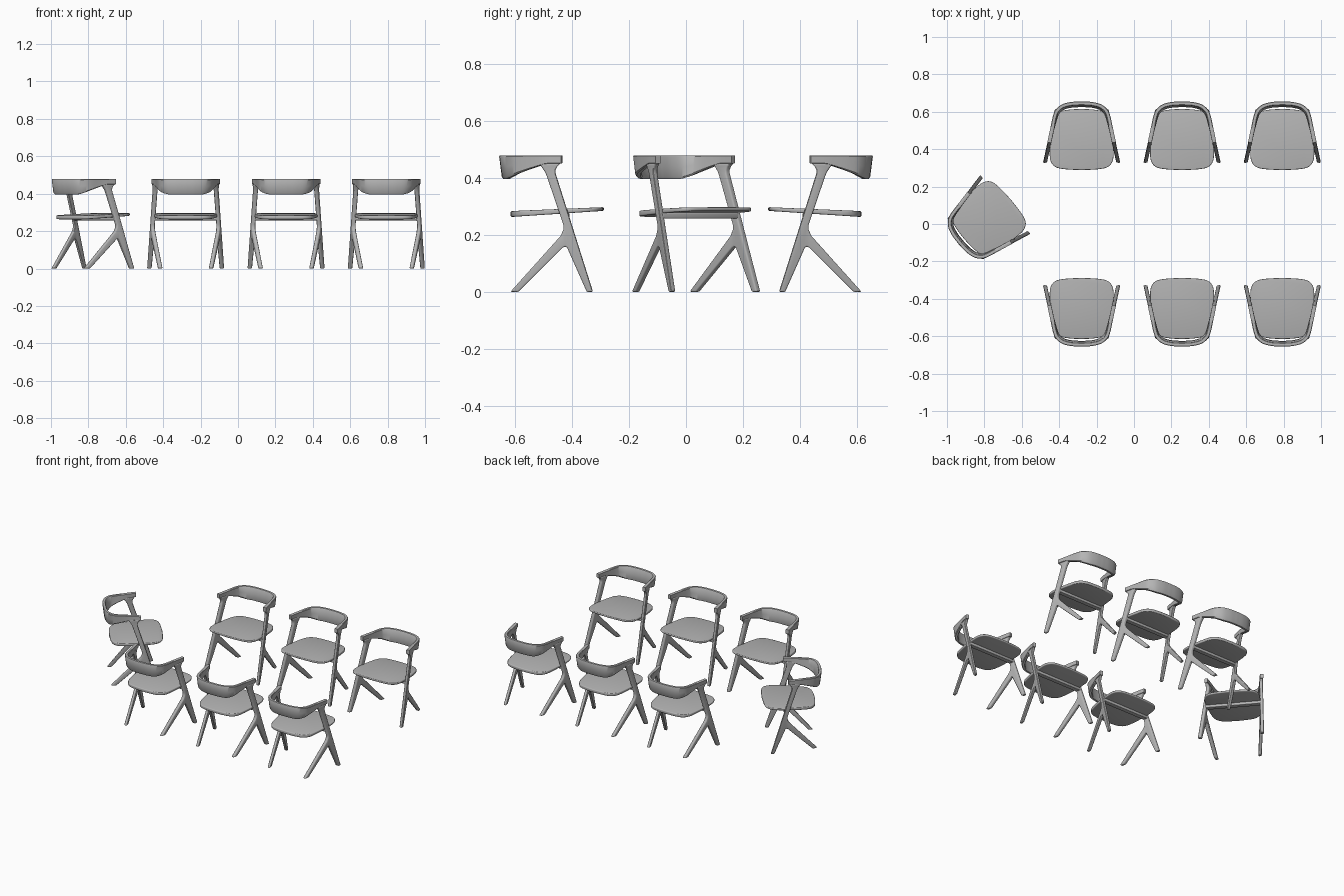
import bpy, bmesh, math
from mathutils import Vector, Matrix

cube = bpy.data.objects.get("Cube")
if cube:
    bpy.data.objects.remove(cube, do_unlink=True)

# One grey for the whole set
grey = bpy.data.materials.new("warm_grey")
grey.use_nodes = True
colour = (0.46, 0.46, 0.46, 1)
grey.diffuse_color = colour
grey.node_tree.nodes["Principled BSDF"].inputs["Base Color"].default_value = colour

MID = 0.47  # depth of the chair's origin in profile coordinates


def finish(name, bm, bevel=0.0, mirror=False):
    """Turn a bmesh into a smooth-shaded object with its modifiers applied."""
    bmesh.ops.translate(bm, verts=bm.verts, vec=(0, -MID, 0))
    bmesh.ops.recalc_face_normals(bm, faces=bm.faces)
    mesh = bpy.data.meshes.new(name)
    bm.to_mesh(mesh)
    bm.free()
    mesh.materials.append(grey)
    obj = bpy.data.objects.new(name, mesh)
    bpy.context.collection.objects.link(obj)
    if bevel:
        mod = obj.modifiers.new("Bevel", 'BEVEL')
        mod.width, mod.segments = bevel, 3
        mod.angle_limit = math.radians(40)
    if mirror:
        obj.modifiers.new("Mirror", 'MIRROR').use_mirror_merge = False
    bpy.ops.object.select_all(action='DESELECT')
    obj.select_set(True)
    bpy.context.view_layer.objects.active = obj
    bpy.ops.object.convert(target='MESH')
    bpy.ops.object.shade_smooth_by_angle(angle=math.radians(35))
    return obj


def smooth_path(points, steps):
    """Catmull-Rom curve through 2D points."""
    p = [Vector(q) for q in points]
    p = [2 * p[0] - p[1]] + p + [2 * p[-1] - p[-2]]
    out = []
    for a, b, c, d in zip(p, p[1:], p[2:], p[3:]):
        for i in range(steps):
            t = i / steps
            out.append(0.5 * (2 * b + (c - a) * t + (2 * a - 5 * b + 4 * c - d) * t**2
                              + (3 * b - a - 3 * c + d) * t**3))
    return out + [p[-2]]


def mirrored(half):
    """Complete a path that ends on the centre line."""
    return half + [Vector((-q.x, q.y)) for q in reversed(half[:-1])]


def prism(lower, upper):
    """Closed solid between two matching loops."""
    bm = bmesh.new()
    a = [bm.verts.new(v) for v in lower]
    b = [bm.verts.new(v) for v in upper]
    bm.faces.new(a)
    bm.faces.new(b)
    for i in range(len(a)):
        j = (i + 1) % len(a)
        bm.faces.new((a[i], a[j], b[j], b[i]))
    return bm


# Forked side frame: one flat profile (depth, height) in a plane splayed outward
def leg_x(y):
    return 0.206 - 0.22 * (y - 0.33)


front_edge = [(0.326, 0), (0.457, 0.415), (0.457, 0.428), (0.452, 0.439), (0.440, 0.451)]
back_edge = [(0.515, 0.451), (0.504, 0.435), (0.494, 0.42), (0.488, 0.405),
             (0.430, 0.235), (0.430, 0.218), (0.440, 0.196)]
fork = [(0.616, 0), (0.588, 0), (0.432, 0.155), (0.424, 0.159), (0.417, 0.155), (0.348, 0)]
profile = front_edge + back_edge + fork
legs = finish("side_legs", prism([(leg_x(y) - 0.021, y, z) for y, z in profile],
                                 [(leg_x(y), y, z) for y, z in profile]), 0.005, True)

# Seat: rounded slab that thins toward the front
seat_half = smooth_path([(0, 0.288), (0.09, 0.293), (0.14, 0.305), (0.165, 0.335),
                         (0.171, 0.38), (0.167, 0.45), (0.155, 0.53), (0.14, 0.575),
                         (0.11, 0.602), (0.06, 0.612), (0, 0.615)], 5)
outline = seat_half + [Vector((-q.x, q.y)) for q in reversed(seat_half[1:-1])]
seat = finish("seat", prism([(x, y, 0.284 - 0.066 * (y - 0.29)) for x, y in outline],
                            [(x, y, 0.297 - 0.042 * (y - 0.29)) for x, y in outline]), 0.005)

# Crossbar under the seat
bar = bmesh.new()
bmesh.ops.create_cube(bar, size=1, matrix=Matrix.Translation((0, 0.424, 0.267))
                      @ Matrix.Diagonal((0.35, 0.03, 0.02, 1)))
crossbar = finish("crossbar", bar, 0.004)

# Curved backrest with arms: swept section that deepens toward the rear
path = mirrored(smooth_path([(0.183, 0.438), (0.166, 0.52), (0.153, 0.58), (0.138, 0.613),
                             (0.105, 0.64), (0.055, 0.653), (0, 0.656)], 6))
TOP, THICK = 0.479, 0.021
section = [(0.15, 0), (0.85, 0), (1, 0.06), (1, 0.5), (1, 0.92),
           (0.8, 1), (0.2, 1), (0, 0.92), (0, 0.5), (0, 0.06)]
bm = bmesh.new()
rings = []
for i, p in enumerate(path):
    tangent = (path[min(i + 1, len(path) - 1)] - path[max(i - 1, 0)]).normalized()
    inward = Vector((-tangent.y, tangent.x))
    s = min(max((p.y - 0.485) / 0.16, 0), 1)
    depth = 0.029 + 0.054 * s ** 1.1
    ring = []
    for across, down in section:
        q = p + inward * (across * THICK + 0.011 * down * s)
        ring.append(bm.verts.new((q.x, q.y, TOP - depth * down)))
    rings.append(ring)
for a, b in zip(rings, rings[1:]):
    for i in range(len(section)):
        j = (i + 1) % len(section)
        bm.faces.new((a[i], a[j], b[j], b[i]))
bm.faces.new(rings[0])
bm.faces.new(rings[-1])
backrest = finish("backrest", bm)

# Place seven chairs: two facing rows of three and one at the head
places = [(x, side * MID, 0 if side > 0 else math.pi)
          for side in (1, -1) for x in (-0.28, 0.257, 0.793)]
places.append((-0.796, 0.012, math.radians(130.5)))
for part in (legs, seat, crossbar, backrest):
    name = part.name
    for n, (x, y, turn) in enumerate(places):
        obj = part if n == 0 else part.copy()
        if n:
            bpy.context.collection.objects.link(obj)
        obj.name = f"{name}_{n + 1}"
        obj.location = (x, y, 0)
        obj.rotation_euler = (0, 0, turn)
